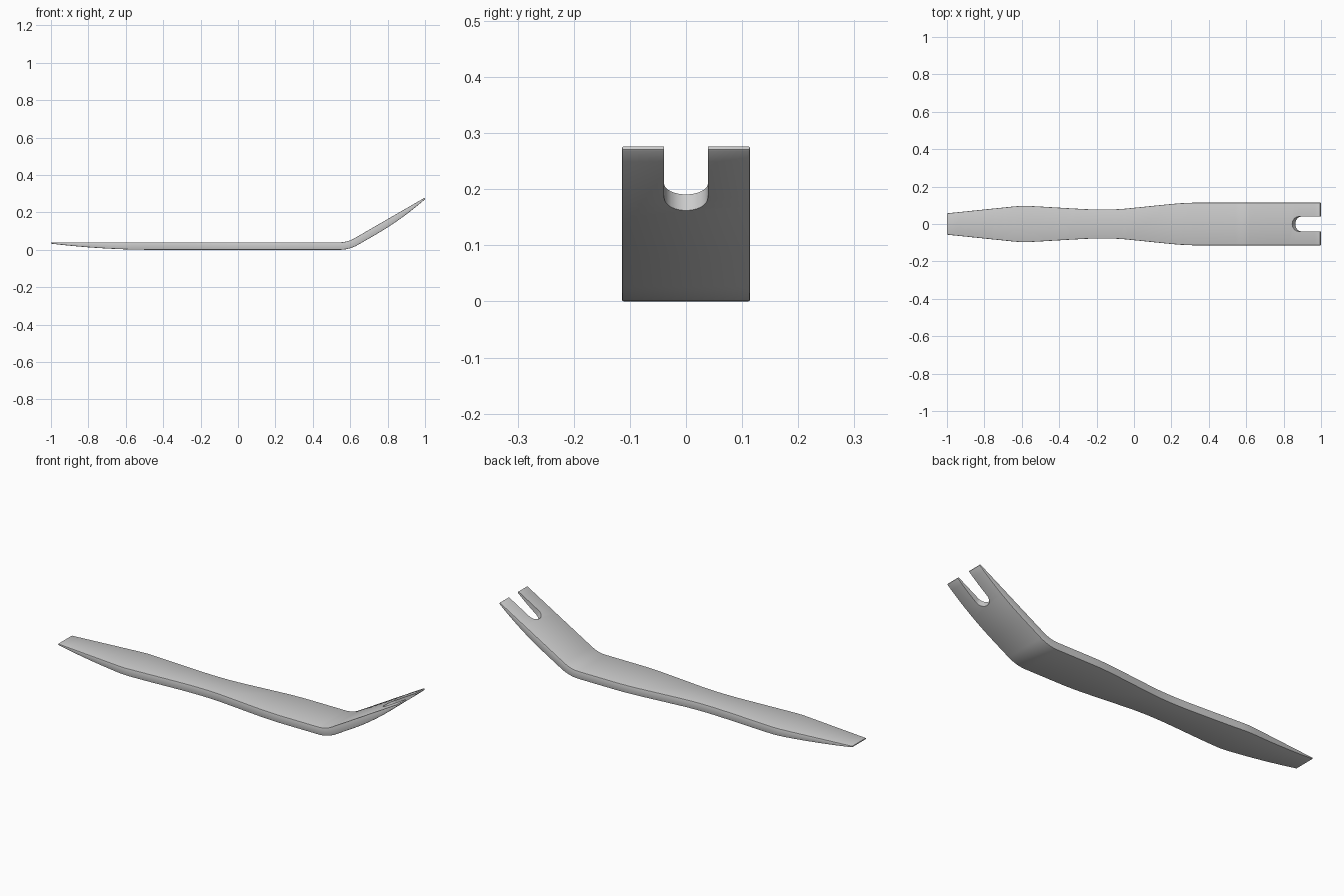
import bpy, bmesh, math
from mathutils import Matrix, Vector

if "Cube" in bpy.data.objects:
    bpy.data.objects.remove(bpy.data.objects["Cube"])

TH = 0.04                      # bar thickness
ANG = math.radians(30)         # bend of the forked end
BEND_X, R = 0.542, 0.16        # start and inner radius of the bend

# half widths along the handle (x, half width)
WIDTH = [(-1, .057), (-.64, .094), (-.61, .0965), (-.58, .0975), (-.55, .096),
         (-.3, .0815), (-.25, .079), (-.2, .0775), (-.15, .0772), (-.1, .0785),
         (-.05, .0815), (.2, .107), (.25, .111), (.3, .1135), (.34, .114), (2, .114)]


def half_width(x):
    for (x0, w0), (x1, w1) in zip(WIDTH, WIDTH[1:]):
        if x <= x1:
            return w0 + (w1 - w0) * max(0, x - x0) / (x1 - x0)


# cross-section stations: top point x, z, tilt and thickness
stations = []
xs = sorted({p[0] for p in WIDTH[:-1]} | {-.95, -.9, -.85, -.8, -.74, -.69, -.5, -.45})
for x in xs:
    taper = max(0, (-x - .45) / .55)
    stations.append((x, TH, 0, TH - .033 * taper ** 2))
for i in range(11):
    a = ANG * i / 10
    stations.append((BEND_X + R * math.sin(a), TH + R * (1 - math.cos(a)), a, TH))
sx, sz = stations[-1][:2]
length = (0.996 - sx) / math.cos(ANG)
for i in range(11):
    f = .25 + .75 * i / 10
    t = TH - .032 * ((f - .25) / .75) ** 2
    stations.append((sx + f * length * math.cos(ANG), sz + f * length * math.sin(ANG), ANG, t))

# bar body lofted through the stations
bm = bmesh.new()
rings = []
for x, z, a, t in stations:
    w = half_width(x)
    bx, bz = x + t * math.sin(a), z - t * math.cos(a)
    rings.append([bm.verts.new(p) for p in
                  ((x, -w, z), (x, w, z), (bx, w, bz), (bx, -w, bz))])
for r0, r1 in zip(rings, rings[1:]):
    for k in range(4):
        bm.faces.new((r0[k], r0[(k + 1) % 4], r1[(k + 1) % 4], r1[k]))
bm.faces.new(rings[0])
bm.faces.new(rings[-1])
bmesh.ops.recalc_face_normals(bm, faces=bm.faces)
mesh = bpy.data.meshes.new("pry_bar")
bm.to_mesh(mesh)
bm.free()
bar = bpy.data.objects.new("pry_bar", mesh)
bpy.context.collection.objects.link(bar)

# slot cutter: round-ended prism standing square to the tilted end
r = 0.039
outline = [(r - r * math.sin(math.pi * i / 24), -r * math.cos(math.pi * i / 24))
           for i in range(25)] + [(.4, r), (.4, -r)]
bm = bmesh.new()
base = bm.faces.new([bm.verts.new((u, v, -.1)) for u, v in outline])
ext = bmesh.ops.extrude_face_region(bm, geom=[base])["geom"]
bmesh.ops.translate(bm, vec=(0, 0, .2), verts=[g for g in ext if isinstance(g, bmesh.types.BMVert)])
bmesh.ops.recalc_face_normals(bm, faces=bm.faces)
slot_x = 0.846
slot_z = sz + (slot_x - sx) * math.tan(ANG)
bm.transform(Matrix.Translation(Vector((slot_x, 0, slot_z))) @ Matrix.Rotation(-ANG, 4, 'Y'))
cut_mesh = bpy.data.meshes.new("slot_cutter")
bm.to_mesh(cut_mesh)
bm.free()
cutter = bpy.data.objects.new("slot_cutter", cut_mesh)
bpy.context.collection.objects.link(cutter)
cutter.hide_render = True
cutter.hide_viewport = True

# softened outer edges, then the fork slot
bev = bar.modifiers.new("soft_edges", 'BEVEL')
bev.width, bev.segments, bev.limit_method = .003, 2, 'ANGLE'
bev.angle_limit = math.radians(40)
cut = bar.modifiers.new("fork_slot", 'BOOLEAN')
cut.operation, cut.solver, cut.object = 'DIFFERENCE', 'EXACT', cutter

bpy.context.view_layer.objects.active = bar
bar.select_set(True)
for m in ("soft_edges", "fork_slot"):
    bpy.ops.object.modifier_apply(modifier=m)
bpy.data.objects.remove(cutter)
bpy.ops.object.shade_smooth_by_angle(angle=math.radians(30))
